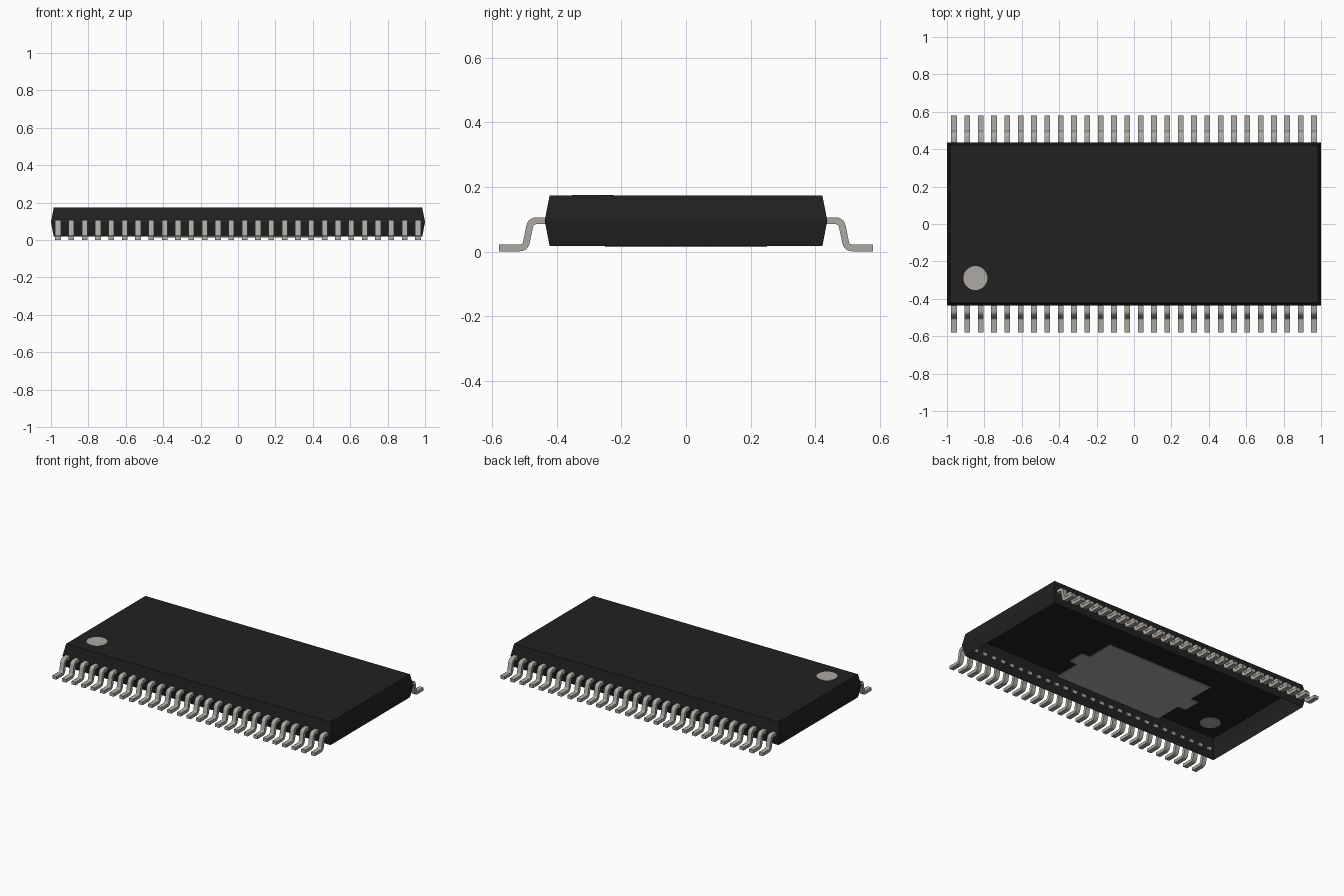
import bpy, bmesh, math
from mathutils import Vector

old = bpy.data.objects.get("Cube")
if old:
    bpy.data.objects.remove(old, do_unlink=True)


def material(name, rgb, rough):
    m = bpy.data.materials.new(name)
    m.use_nodes = True
    m.diffuse_color = (*rgb, 1)
    b = m.node_tree.nodes["Principled BSDF"]
    b.inputs["Base Color"].default_value = (*rgb, 1)
    b.inputs["Roughness"].default_value = rough
    return m


BLACK = material("black plastic", (0.015, 0.015, 0.015), 0.7)
METAL = material("tinned metal", (0.42, 0.395, 0.365), 0.5)


def finish(name, bm, mat):
    me = bpy.data.meshes.new(name)
    bm.to_mesh(me)
    bm.free()
    ob = bpy.data.objects.new(name, me)
    bpy.context.collection.objects.link(ob)
    me.materials.append(mat)
    return ob


def prism(bm, points, depth):
    """Closed outline extruded along the depth vector."""
    face = bm.faces.new([bm.verts.new(p) for p in points])
    ext = bmesh.ops.extrude_face_region(bm, geom=[face])["geom"]
    verts = [g for g in ext if isinstance(g, bmesh.types.BMVert)]
    bmesh.ops.translate(bm, verts=verts, vec=depth)
    bmesh.ops.recalc_face_normals(bm, faces=bm.faces)


# Package body: tapered shell, widest at mid height, open underneath
bm = bmesh.new()
rings = []
for hx, hy, z in [(0.985, 0.422, 0.018), (1.0, 0.437, 0.096), (0.985, 0.422, 0.173)]:
    rings.append([bm.verts.new((sx * hx, sy * hy, z))
                  for sx, sy in [(-1, -1), (1, -1), (1, 1), (-1, 1)]])
for lo, hi in zip(rings, rings[1:]):
    for i in range(4):
        j = (i + 1) % 4
        bm.faces.new((lo[i], lo[j], hi[j], hi[i]))
bm.faces.new(rings[-1])
finish("package_body", bm, BLACK)

# Pin one marker, flush through the top skin
bm = bmesh.new()
bmesh.ops.create_cone(bm, cap_ends=True, segments=48, radius1=0.064, radius2=0.064, depth=0.004)
marker = finish("pin_one_marker", bm, METAL)
marker.location = (-0.848, -0.289, 0.173)

# Thermal pad under the package, with a small tab at each end
bm = bmesh.new()
half = [(0.40, -0.25), (0.40, -0.06), (0.46, -0.06), (0.46, 0.06), (0.40, 0.06), (0.40, 0.25)]
outline = half + [(-x, -y) for x, y in half]
prism(bm, [(x, y, 0.014) for x, y in outline], Vector((0, 0, 0.006)))
finish("thermal_pad", bm, METAL)


# Gull-wing lead: centreline with rounded bends, thickened into a profile
def rounded(corners, cut, steps=5):
    pts = [corners[0]]
    for a, b, c in zip(corners, corners[1:], corners[2:]):
        p, q = b + (a - b).normalized() * cut, b + (c - b).normalized() * cut
        for k in range(steps + 1):
            t = k / steps
            pts.append(p * (1 - t) ** 2 + b * 2 * t * (1 - t) + q * t * t)
    return pts + [corners[-1]]


PITCH, COUNT, WIDTH, THICK = 0.0713, 28, 0.03, 0.021
path = rounded([Vector(p) for p in
                [(0.43, 0.0955), (0.480, 0.0955), (0.497, 0.0115), (0.579, 0.0115)]], 0.018)
upper, lower = [], []
for i, p in enumerate(path):
    d = (path[min(i + 1, len(path) - 1)] - path[max(i - 1, 0)]).normalized()
    n = Vector((-d.y, d.x)) * THICK / 2
    upper.append(p + n)
    lower.append(p - n)
bm = bmesh.new()
prism(bm, [(-WIDTH / 2, -p.x, p.y) for p in upper + lower[::-1]], Vector((WIDTH, 0, 0)))
bmesh.ops.translate(bm, verts=bm.verts, vec=(-PITCH * (COUNT - 1) / 2, 0, 0))
leads = finish("leads", bm, METAL)

bpy.context.view_layer.objects.active = leads
leads.select_set(True)
bpy.ops.object.shade_smooth_by_angle(angle=math.radians(35))

# Repeat along the edge, then mirror to the back
arr = leads.modifiers.new("row", "ARRAY")
arr.count = COUNT
arr.use_relative_offset = False
arr.use_constant_offset = True
arr.constant_offset_displace = (PITCH, 0, 0)
mir = leads.modifiers.new("both_sides", "MIRROR")
mir.use_axis = (False, True, False)
mir.use_mirror_merge = False
